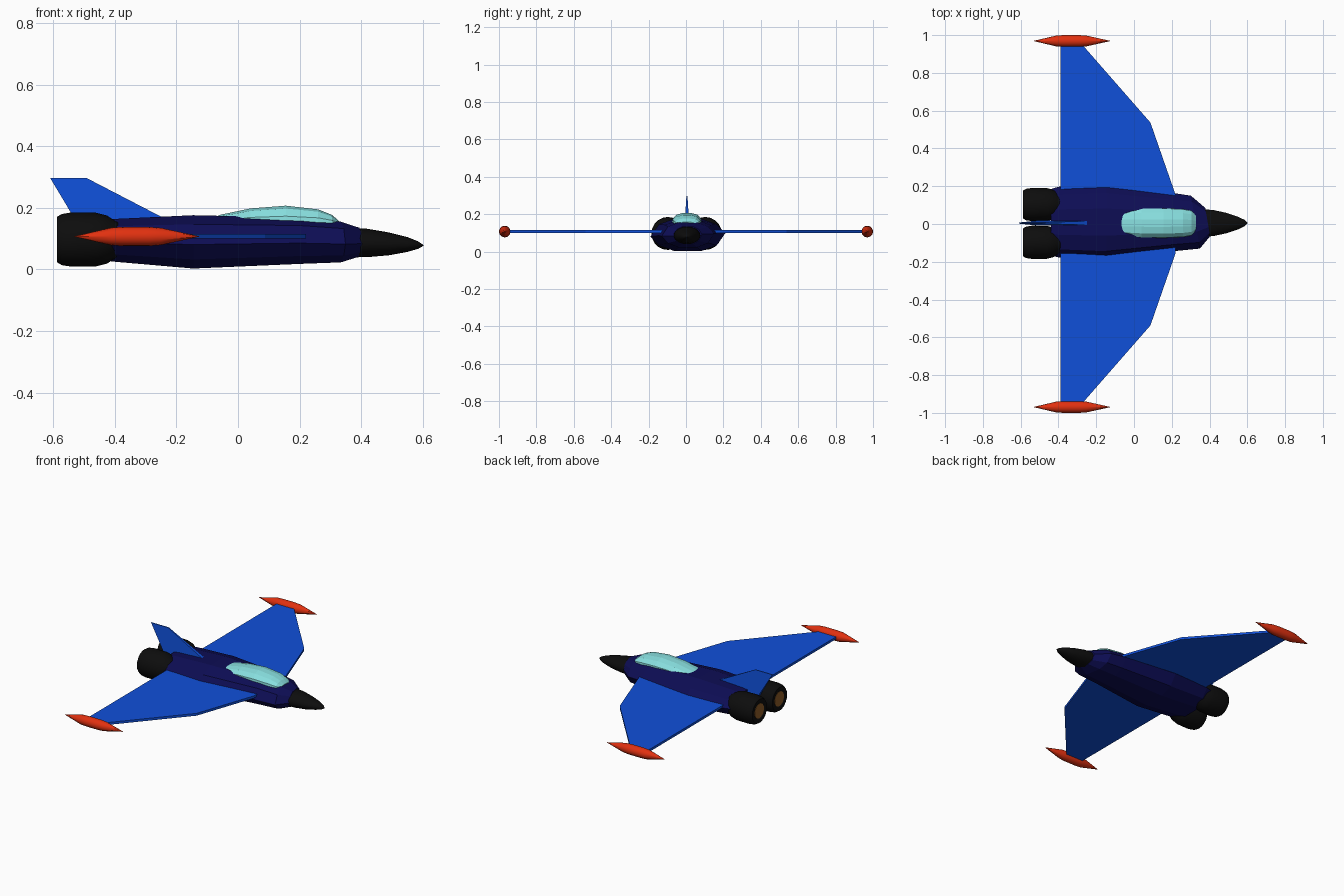
import bpy, bmesh
from math import sin, cos, pi

if "Cube" in bpy.data.objects:
    bpy.data.objects.remove(bpy.data.objects["Cube"])


def make_material(name, rgb):
    m = bpy.data.materials.new(name)
    m.diffuse_color = (*rgb, 1)
    m.use_nodes = True
    m.node_tree.nodes["Principled BSDF"].inputs["Base Color"].default_value = m.diffuse_color
    return m


NAVY = make_material("navy", (0.004, 0.004, 0.09))
BLUE = make_material("blue", (0.005, 0.08, 0.7))
BLACK = make_material("black", (0.004, 0.004, 0.004))
RED = make_material("red", (0.75, 0.03, 0.005))
GLASS = make_material("glass", (0.25, 0.75, 0.75))
GLOW = make_material("glow", (0.28, 0.11, 0.02))


def loft(name, rings, mat, smooth=False):
    """Skin a list of equally sized point rings and cap both ends."""
    bm = bmesh.new()
    loops = [[bm.verts.new(p) for p in ring] for ring in rings]
    n = len(loops[0])
    for a, b in zip(loops, loops[1:]):
        for i in range(n):
            j = (i + 1) % n
            bm.faces.new((a[i], a[j], b[j], b[i]))
    bm.faces.new(loops[0])
    bm.faces.new(loops[-1])
    bmesh.ops.remove_doubles(bm, verts=bm.verts, dist=0.0004)
    bmesh.ops.recalc_face_normals(bm, faces=bm.faces)
    me = bpy.data.meshes.new(name)
    bm.to_mesh(me)
    bm.free()
    me.materials.append(mat)
    ob = bpy.data.objects.new(name, me)
    bpy.context.collection.objects.link(ob)
    if smooth:
        bpy.context.view_layer.objects.active = ob
        ob.select_set(True)
        bpy.ops.object.shade_smooth_by_angle()
        ob.select_set(False)
    return ob


def oval(x, y, z, ry, rz, n):
    return [(x, y + ry * cos(2 * pi * i / n), z + rz * sin(2 * pi * i / n)) for i in range(n)]


# Fuselage: faceted section (width, height fractions) scaled along the body
half = [(1, 0.1), (0.77, 0.66), (0.36, 1), (-0.36, 1), (-0.77, 0.66)]
section = half + [(-y, -z) for y, z in half]
# x, half width, bottom, top, skew of the slanted front
stations = [(-0.44, 0.175, 0.03, 0.16, 0), (-0.40, 0.187, 0.025, 0.164, 0),
            (-0.145, 0.2, 0.003, 0.176, 0), (0.20, 0.155, 0.018, 0.168, 0),
            (0.325, 0.14, 0.023, 0.155, 0.17), (0.39, 0.075, 0.042, 0.135, 0.17)]
loft("fuselage", [[(x - k * w * y, 0.01 + w * y, (lo + hi) / 2 + (hi - lo) / 2 * z)
                   for y, z in section] for x, w, lo, hi, k in stations], NAVY)

# Nose cone
nose = [(0.35, 0.074, 0.048, 0.087), (0.42, 0.069, 0.046, 0.086), (0.49, 0.054, 0.037, 0.083),
        (0.55, 0.034, 0.024, 0.081), (0.585, 0.017, 0.012, 0.079), (0.602, 0.001, 0.001, 0.078)]
loft("nose_cone", [oval(x, 0.005, z, ry, rz, 20) for x, ry, rz, z in nose], BLACK, True)

# Canopy: faceted arch
arch = [(1, 0), (0.97, 0.45), (0.7, 0.85), (0.25, 1), (-0.25, 1), (-0.7, 0.85), (-0.97, 0.45), (-1, 0)]
glass = [(-0.077, 0.045, 0.168), (-0.06, 0.07, 0.177), (0.04, 0.078, 0.198), (0.155, 0.08, 0.207),
         (0.26, 0.075, 0.195), (0.305, 0.066, 0.177), (0.327, 0.045, 0.158)]
loft("canopy", [[(x, 0.005 + w * y, 0.145 + (top - 0.145) * z) for y, z in arch]
                for x, w, top in glass], GLASS)

# Main wing: one flat slab through the body
edge = [(-0.39, 0.945), (-0.27, 0.945), (0.087, 0.537), (0.22, 0.155)]
plan = edge + [(x, -y) for x, y in reversed(edge)]
loft("wing", [[(x, y, z) for x, y in plan] for z in (0.1, 0.115)], BLUE)

# Tail fin, thinner at the top
loft("tail_fin", [[(tx, 0.005 + t, z), (lx, 0.005 + t, z), (lx, 0.005 - t, z), (tx, 0.005 - t, z)]
                  for tx, lx, z, t in [(-0.51, -0.17, 0.13, 0.013), (-0.609, -0.49, 0.296, 0.003)]], BLUE)

# Engines and wing tip pods on both sides
for side, s in (("left", 1), ("right", -1)):
    ye = 0.003 + s * 0.1
    shell = [(-0.583, 0.046), (-0.587, 0.052), (-0.587, 0.074), (-0.572, 0.083), (-0.54, 0.088),
             (-0.46, 0.087), (-0.425, 0.078), (-0.39, 0.055)]
    loft("engine_" + side, [oval(x, ye, 0.097, r, r, 20) for x, r in shell], BLACK, True)
    loft("exhaust_" + side, [oval(x, ye, 0.097, 0.046, 0.046, 20) for x in (-0.585, -0.56)], GLOW)
    pod = [(-0.53, 0.001), (-0.41, 0.029), (-0.37, 0.031), (-0.29, 0.031), (-0.25, 0.028), (-0.127, 0.001)]
    loft("tip_pod_" + side, [oval(x, s * 0.969, 0.107, r, r, 16) for x, r in pod], RED, True)
